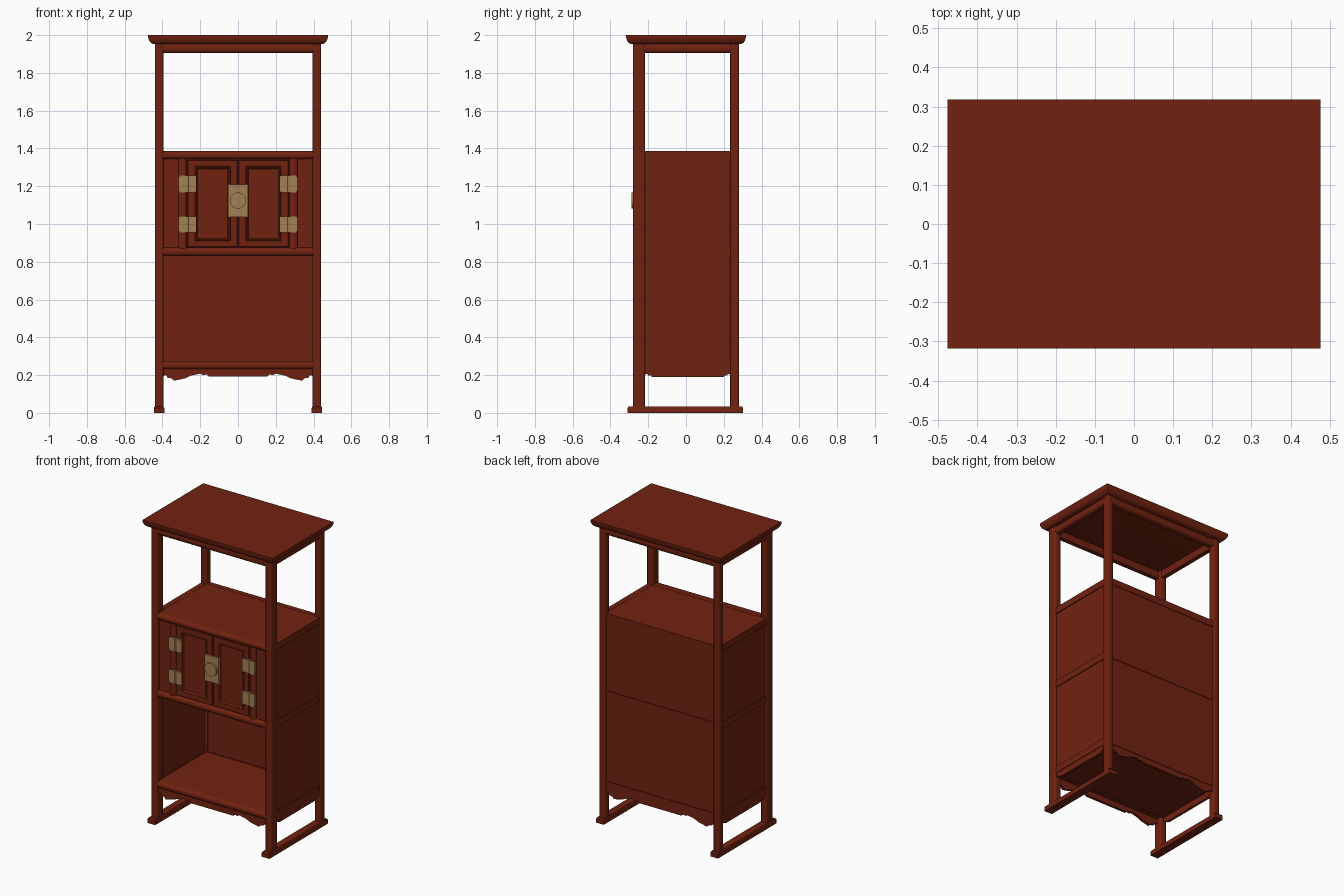
import bpy, bmesh, math

if "Cube" in bpy.data.objects:
    bpy.data.objects.remove(bpy.data.objects["Cube"])


def material(name, rgb):
    m = bpy.data.materials.new(name)
    m.diffuse_color = (*rgb, 1)
    m.use_nodes = True
    m.node_tree.nodes["Principled BSDF"].inputs["Base Color"].default_value = m.diffuse_color
    return m


WOOD = material("red_brown_wood", (0.165, 0.016, 0.005))
BRASS = material("aged_brass", (0.37, 0.215, 0.088))


def finish(name, bm, mat=WOOD, mirror=""):
    bmesh.ops.recalc_face_normals(bm, faces=bm.faces[:])
    me = bpy.data.meshes.new(name)
    bm.to_mesh(me)
    bm.free()
    me.materials.append(mat)
    ob = bpy.data.objects.new(name, me)
    bpy.context.collection.objects.link(ob)
    if mirror:
        mod = ob.modifiers.new("mirror", 'MIRROR')
        mod.use_axis = ("x" in mirror, "y" in mirror, False)
        mod.use_mirror_merge = False
    return ob


def place(axis, u, v, w):
    return {"x": (w, u, v), "y": (u, w, v), "z": (u, v, w)}[axis]


def box(name, x, y, z, mat=WOOD, mirror="", bevel=0, along=None, segs=3):
    """Box from ranges; bevel only edges running along one axis if given."""
    bm = bmesh.new()
    bmesh.ops.create_cube(bm, size=1)
    for vert in bm.verts:
        for i, (a, b) in enumerate((x, y, z)):
            vert.co[i] = b if vert.co[i] > 0 else a
    if bevel:
        edges = [e for e in bm.edges if along is None or
                 abs((e.verts[0].co - e.verts[1].co).normalized()["xyz".index(along)]) > 0.9]
        bmesh.ops.bevel(bm, geom=edges, offset=bevel, segments=segs, profile=0.5, affect='EDGES')
    return finish(name, bm, mat, mirror)


def prism(name, pts, axis, a, b, mat=WOOD, mirror=""):
    """Closed outline extruded along an axis."""
    bm = bmesh.new()
    lo = [bm.verts.new(place(axis, u, v, a)) for u, v in pts]
    hi = [bm.verts.new(place(axis, u, v, b)) for u, v in pts]
    bm.faces.new(lo)
    bm.faces.new(hi[::-1])
    n = len(pts)
    for i in range(n):
        j = (i + 1) % n
        bm.faces.new((lo[i], lo[j], hi[j], hi[i]))
    return finish(name, bm, mat, mirror)


def stack(name, axis, cu, cv, loops, mat=WOOD, mirror=""):
    """Nested rectangles (half u, half v, position) joined along an axis."""
    bm = bmesh.new()
    rings = [[bm.verts.new(place(axis, cu + su * u, cv + sv * v, w))
              for su, sv in ((-1, -1), (1, -1), (1, 1), (-1, 1))] for u, v, w in loops]
    for r, s in zip(rings, rings[1:]):
        for i in range(4):
            j = (i + 1) % 4
            bm.faces.new((r[i], r[j], s[j], s[i]))
    bm.faces.new(rings[0])
    bm.faces.new(rings[-1][::-1])
    return finish(name, bm, mat, mirror)


def roll(back, base, front, lo, hi, n=8):
    """Cross-section with a half-round nose: (depth, height) points."""
    mid, half = (lo + hi) / 2, (hi - lo) / 2
    nose = []
    for i in range(n + 1):
        t = -math.pi / 2 + math.pi * i / n
        nose.append((base + (front - base) * math.cos(t), mid + half * math.sin(t)))
    return [(back, lo)] + nose + [(back, hi)]


def cylinder(name, axis, cu, cv, a, b, r, n=32, mat=BRASS, mirror=""):
    pts = [(cu + r * math.cos(2 * math.pi * i / n), cv + r * math.sin(2 * math.pi * i / n))
           for i in range(n)]
    return prism(name, pts, axis, a, b, mat, mirror)


def apron(name, half, centre, top, axis, a, b, mirror=""):
    """Scalloped skirt: symmetric lower edge, straight top."""
    edge = [(centre - u, v) for u, v in reversed(half)] + [(centre + u, v) for u, v in half]
    w = half[-1][0]
    prism(name, edge + [(centre + w, top), (centre - w, top)], axis, a, b, WOOD, mirror)


# Top board with moulded edge
stack("top_board", "z", 0, 0, [(0.45, 0.292, 1.953), (0.460, 0.302, 1.958), (0.468, 0.310, 1.967),
                               (0.474, 0.315, 1.98), (0.477, 0.318, 1.993), (0.477, 0.318, 2.0)])

# Legs and floor runners
box("front_leg", (0.395, 0.44), (-0.28, -0.217), (0.02, 1.955), mirror="x", bevel=0.008, along="z")
box("back_leg", (0.395, 0.44), (0.234, 0.28), (0.02, 1.955), mirror="x", bevel=0.008, along="z")
stack("floor_runner", "z", 0.418, -0.003, [(0.028, 0.306, 0), (0.028, 0.306, 0.026),
                                           (0.024, 0.300, 0.034)], mirror="x")

# Rails under the top
prism("top_rail_long", roll(-0.24, -0.266, -0.28, 1.906, 1.955), "x", -0.41, 0.41, mirror="y")
prism("top_rail_side", roll(0.40, 0.427, 0.439, 1.906, 1.955), "y", -0.23, 0.25, mirror="x")

# Front, side and back rails of the case
for label, lo, hi in (("lower", 0.23, 0.275), ("middle", 0.83, 0.875), ("upper", 1.343, 1.386)):
    prism(label + "_front_rail", roll(-0.22, -0.262, -0.28, lo, hi), "x", -0.402, 0.402)
    box(label + "_side_rail", (0.40, 0.434), (-0.23, 0.25), (lo, hi), mirror="x")
    box(label + "_back_rail", (-0.41, 0.41), (0.24, 0.272), (lo, hi))

# Panels and shelves
box("side_panel", (0.408, 0.428), (-0.23, 0.25), (0.235, 1.38), mirror="x")
box("back_panel", (-0.41, 0.41), (0.248, 0.268), (0.235, 1.38))
for label, lo, hi in (("bottom", 0.235, 0.273), ("middle", 0.832, 0.87), ("upper", 1.35, 1.385)):
    box(label + "_shelf", (-0.415, 0.415), (-0.235, 0.255), (lo, hi))

# Scalloped aprons
LONG = [(0.155, 0.193), (0.165, 0.204), (0.185, 0.200), (0.20, 0.208), (0.25, 0.197), (0.28, 0.183),
        (0.34, 0.170), (0.352, 0.183), (0.372, 0.186), (0.38, 0.20), (0.398, 0.195)]
SHORT = [(0.19, 0.19), (0.197, 0.2), (0.208, 0.197), (0.213, 0.207), (0.226, 0.203)]
apron("front_apron", LONG, 0, 0.235, "y", -0.27, -0.253)
apron("back_apron", LONG, 0, 0.235, "y", 0.253, 0.268)
apron("side_apron", SHORT, 0.009, 0.235, "x", 0.414, 0.43, mirror="x")

# Door front: outer panels, posts and doors with sunk panels
box("door_side_panel", (0.31, 0.40), (-0.258, -0.235), (0.87, 1.345), mirror="x")
post = [(u, d) for d, u in roll(-0.235, -0.26, -0.273, 0.271, 0.315)]
prism("door_post", post, "z", 0.87, 1.348, mirror="x")
stack("door", "y", 0.1345, 1.108, [
    (0.1325, 0.231, -0.235), (0.1325, 0.231, -0.261), (0.129, 0.2275, -0.265), (0.094, 0.198, -0.265),
    (0.091, 0.195, -0.27), (0.086, 0.19, -0.27), (0.080, 0.184, -0.256)], mirror="x")
box("door_backing", (-0.32, 0.32), (-0.24, -0.23), (0.87, 1.345))

# Brass hinges
for label, lo, hi in (("lower", 0.955, 1.041), ("upper", 1.168, 1.256)):
    box(label + "_hinge_plate", (0.222, 0.314), (-0.276, -0.262), (lo, hi), BRASS, "x", 0.008, "y", 2)
    cylinder(label + "_hinge_pin", "z", 0.268, -0.275, lo, hi, 0.006, 12, mirror="x")

# Brass lock plate in two halves with a round boss
box("lock_plate", (0.0005, 0.052), (-0.276, -0.262), (1.036, 1.21), BRASS, "x")
cylinder("lock_boss", "y", 0, 1.124, -0.289, -0.27, 0.043, 40)

# Smooth rounded parts, keep edges sharp
bpy.ops.object.select_all(action='SELECT')
bpy.context.view_layer.objects.active = bpy.data.objects["top_board"]
bpy.ops.object.shade_smooth_by_angle(angle=math.radians(35))
